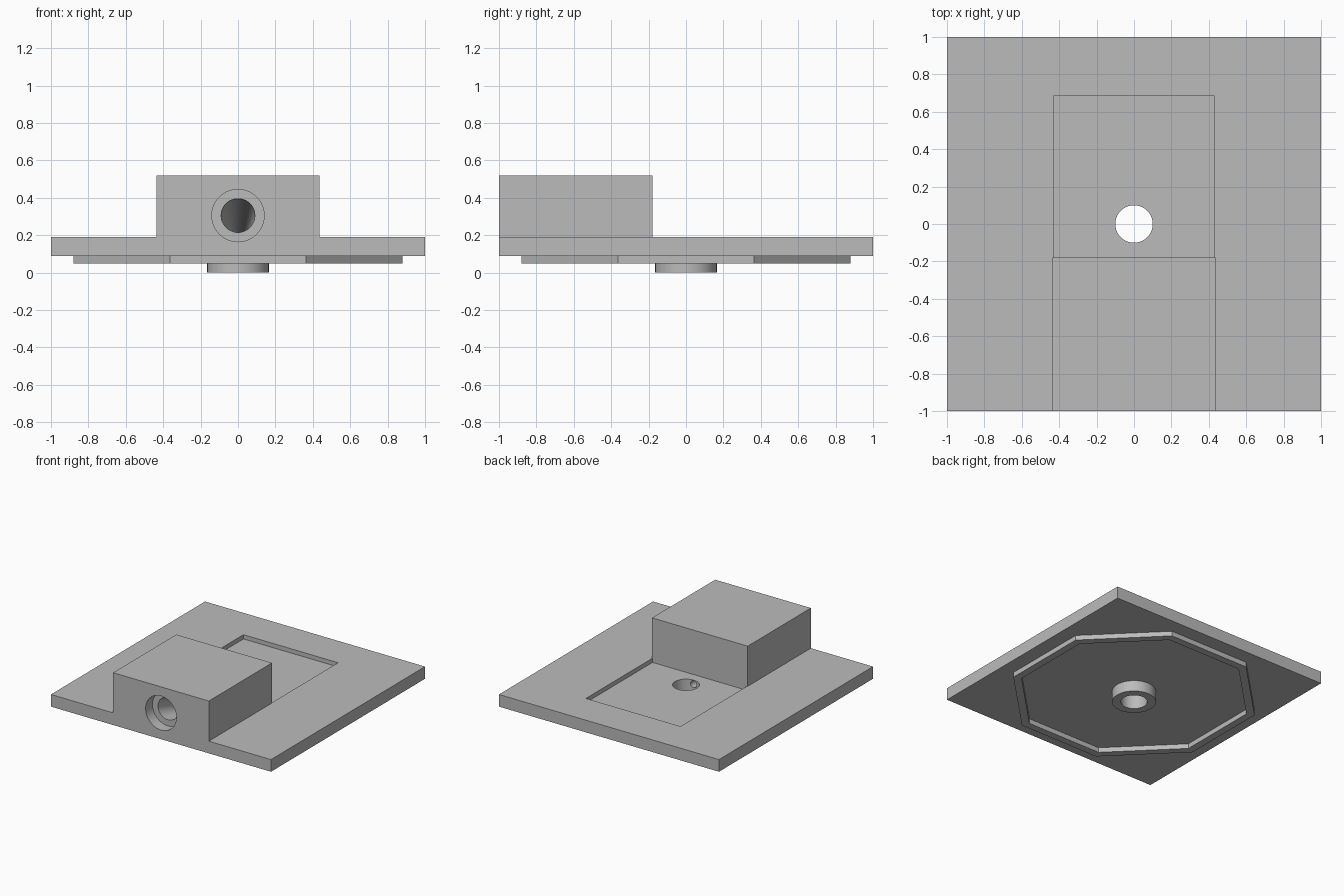
import bpy, math
from mathutils import Vector

if "Cube" in bpy.data.objects:
    bpy.data.objects.remove(bpy.data.objects["Cube"])

grey = bpy.data.materials.new("light_grey")
grey.diffuse_color = (0.5, 0.5, 0.5, 1)
grey.use_nodes = True
grey.node_tree.nodes["Principled BSDF"].inputs["Base Color"].default_value = grey.diffuse_color


def box(name, lo, hi):
    lo, hi = Vector(lo), Vector(hi)
    bpy.ops.mesh.primitive_cube_add(size=1, location=(lo + hi) / 2)
    ob = bpy.context.object
    ob.name = name
    ob.scale = hi - lo
    bpy.ops.object.transform_apply(location=True, scale=True)
    return ob


def lathe(name, rings, sides, axis="z", turn=0.0):
    """Closed solid through circles given as (centre, radius), facing along axis."""
    verts, faces = [], []
    for c, r in rings:
        for i in range(sides):
            a = turn + 2 * math.pi * i / sides
            u, v = r * math.cos(a), r * math.sin(a)
            off = Vector((u, v, 0)) if axis == "z" else Vector((u, 0, -v))
            verts.append(Vector(c) + off)
    for k in range(len(rings) - 1):
        for i in range(sides):
            a, b = k * sides + i, k * sides + (i + 1) % sides
            faces.append((a, b, b + sides, a + sides))
    last = (len(rings) - 1) * sides
    faces.append(tuple(reversed(range(sides))))
    faces.append(tuple(range(last, last + sides)))
    me = bpy.data.meshes.new(name)
    me.from_pydata(verts, [], faces)
    ob = bpy.data.objects.new(name, me)
    bpy.context.collection.objects.link(ob)
    return ob


def combine(target, tool, operation):
    bpy.context.view_layer.objects.active = target
    m = target.modifiers.new("bool", "BOOLEAN")
    m.operation, m.object, m.solver = operation, tool, "EXACT"
    bpy.ops.object.modifier_apply(modifier=m.name)
    bpy.data.objects.remove(tool)


# Square plate with a raised block flush with its front edge
body = box("plate_body", (-1, -1, 0.09), (1, 1, 0.19))
combine(body, box("block", (-0.435, -1, 0.13), (0.435, -0.18, 0.52)), "UNION")

# Shallow pocket behind the block
combine(body, box("pocket", (-0.43, -0.18, 0.155), (0.43, 0.685, 0.3)), "DIFFERENCE")

# Round boss under the plate, with the vertical hole through it
combine(body, lathe("boss", [((0, 0, 0), 0.165), ((0, 0, 0.12), 0.165)], 64), "UNION")
combine(body, lathe("hole", [((0, 0, -0.1), 0.1), ((0, 0, 0.17), 0.1)], 64), "DIFFERENCE")

# Counterbore in the block front, then a duct sloping down to the hole
combine(body, lathe("counterbore", [((0, -1.1, 0.305), 0.14), ((0, -0.91, 0.305), 0.14)],
                    64, "y"), "DIFFERENCE")
combine(body, lathe("duct", [((0, -0.95, 0.305), 0.09), ((0, -0.9, 0.305), 0.09),
                             ((0, -0.26, 0.122), 0.028), ((0, -0.05, 0.122), 0.028)],
                    48, "y"), "DIFFERENCE")

# Octagonal rim under the plate
k, t = 1 / math.cos(math.pi / 8), math.pi / 8
rim = lathe("octagon_rim", [((0, 0, 0.05), 0.88 * k), ((0, 0, 0.09), 0.88 * k)], 8, turn=t)
combine(rim, lathe("rim_inside", [((0, 0, 0), 0.82 * k), ((0, 0, 0.2), 0.82 * k)], 8, turn=t),
        "DIFFERENCE")
combine(body, rim, "UNION")

# Finish
body.data.materials.clear()
body.data.materials.append(grey)
for p in body.data.polygons:
    p.material_index = 0
bpy.ops.object.select_all(action="DESELECT")
body.select_set(True)
bpy.context.view_layer.objects.active = body
bpy.ops.object.shade_smooth_by_angle(angle=math.radians(30))
